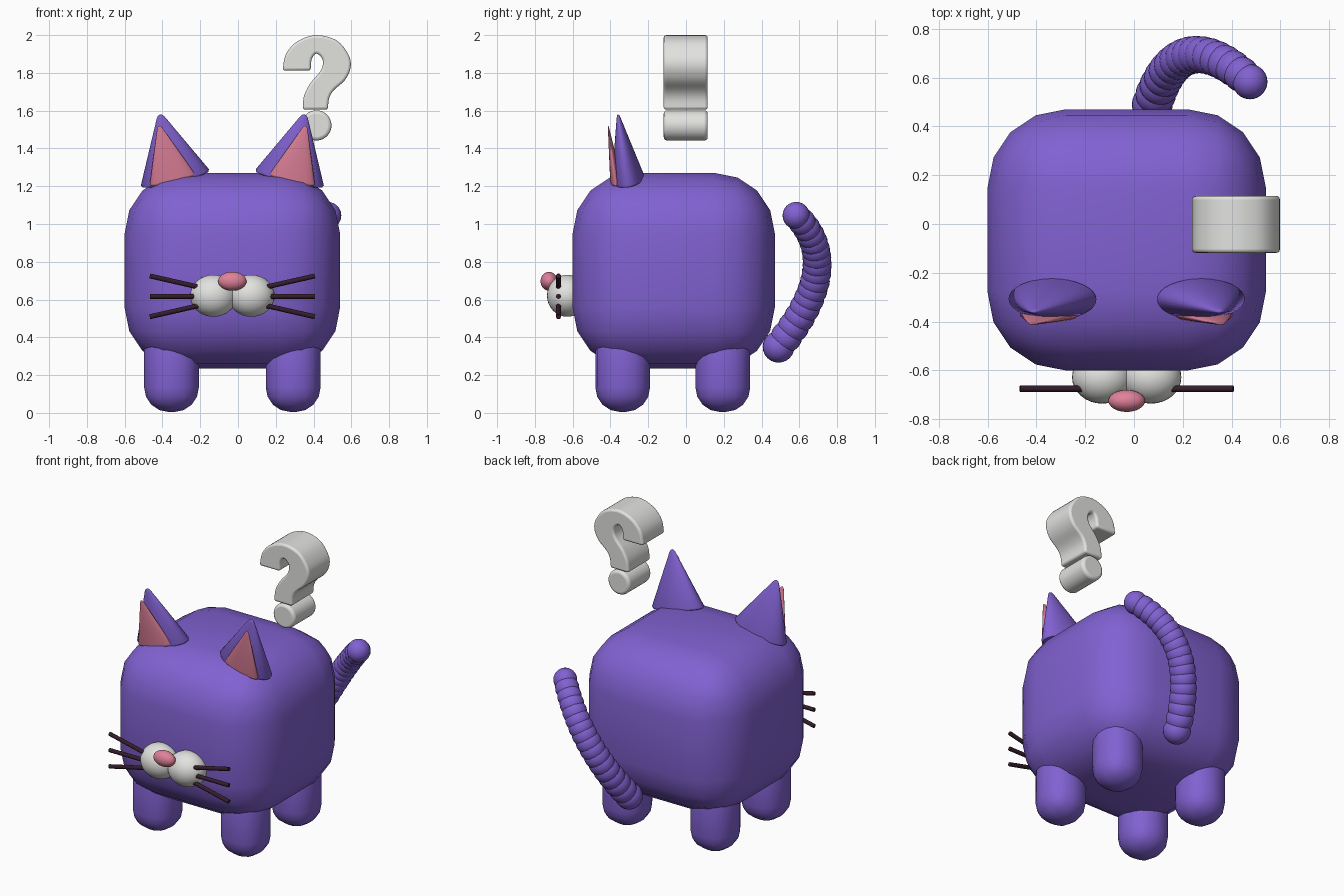
import bpy, bmesh, math
from mathutils import Vector, Matrix

if "Cube" in bpy.data.objects:
    bpy.data.objects.remove(bpy.data.objects["Cube"])

CX = -0.03  # mirror plane of the animal


def material(name, rgb):
    m = bpy.data.materials.new(name)
    m.use_nodes = True
    m.diffuse_color = (*rgb, 1)
    m.node_tree.nodes["Principled BSDF"].inputs["Base Color"].default_value = (*rgb, 1)
    return m


purple = material("purple fur", (0.22, 0.12, 0.64))
pink = material("pink skin", (0.74, 0.22, 0.32))
white = material("off white", (0.76, 0.76, 0.74))
dark = material("dark whisker", (0.035, 0.012, 0.025))


def finish(name, bm, mat, angle=50):
    bmesh.ops.recalc_face_normals(bm, faces=bm.faces)
    mesh = bpy.data.meshes.new(name)
    bm.to_mesh(mesh)
    bm.free()
    mesh.materials.append(mat)
    ob = bpy.data.objects.new(name, mesh)
    bpy.context.collection.objects.link(ob)
    bpy.ops.object.select_all(action="DESELECT")
    ob.select_set(True)
    bpy.context.view_layer.objects.active = ob
    bpy.ops.object.shade_smooth_by_angle(angle=math.radians(angle))
    return ob


def rounded_box(name, centre, size, radius, segments, mat):
    bm = bmesh.new()
    bmesh.ops.create_cube(bm, size=1)
    bmesh.ops.scale(bm, vec=size, verts=bm.verts)
    bmesh.ops.bevel(bm, geom=bm.edges[:], offset=radius, segments=segments,
                    profile=0.5, affect="EDGES")
    bmesh.ops.translate(bm, vec=centre, verts=bm.verts)
    return finish(name, bm, mat)


def ball(bm, centre, radii, segments=32):
    mat = Matrix.Translation(centre) @ Matrix.Diagonal((*radii, 1))
    bmesh.ops.create_uvsphere(bm, u_segments=segments, v_segments=segments // 2,
                              radius=1, matrix=mat)


def ear_cone(name, side, base, tip, rx, ry, mat):
    """Lathe a flattened cone with a rounded rim, leaning from base to tip."""
    base, tip = Vector(base), Vector(tip)
    axis = tip - base
    u = Vector((axis.z, 0, -axis.x)).normalized()
    v = axis.cross(u).normalized()
    profile = [(0.85, 0), (0.97, 0.015), (1, 0.05), (0.12, 0.95), (0.07, 0.985)]
    bm = bmesh.new()
    n = 32
    rings = []
    for r, h in profile:
        ring = []
        for i in range(n):
            a = math.tau * i / n
            p = base + axis * h + u * (rx * r * math.cos(a)) + v * (ry * r * math.sin(a))
            ring.append(bm.verts.new((CX + side * p.x, p.y, p.z)))
        rings.append(ring)
    for lo, hi in zip(rings, rings[1:]):
        for i in range(n):
            j = (i + 1) % n
            bm.faces.new((lo[i], lo[j], hi[j], hi[i]))
    top = bm.verts.new((CX + side * tip.x, tip.y, tip.z))
    for i in range(n):
        bm.faces.new((rings[-1][i], rings[-1][(i + 1) % n], top))
    bm.faces.new(rings[0])
    return finish(name, bm, mat)


def rod(name, start, end, radius, mat):
    start, end = Vector(start), Vector(end)
    d = end - start
    rot = d.to_track_quat("Z", "Y").to_matrix().to_4x4()
    bm = bmesh.new()
    bmesh.ops.create_cone(bm, cap_ends=True, segments=16, radius1=radius, radius2=radius,
                          depth=d.length,
                          matrix=Matrix.Translation((start + end) / 2) @ rot)
    return finish(name, bm, mat)


def spline(points, steps=4):
    """Smooth curve through the points."""
    p = [Vector(q) for q in points]
    p = [2 * p[0] - p[1]] + p + [2 * p[-1] - p[-2]]
    out = []
    for a, b, c, d in zip(p, p[1:], p[2:], p[3:]):
        for k in range(steps):
            t = k / steps
            out.append(0.5 * (2 * b + (c - a) * t + (2 * a - 5 * b + 4 * c - d) * t ** 2
                              + (3 * b - a - 3 * c + d) * t ** 3))
    return out + [p[-2]]


def slab(name, outline, y0, y1, mat):
    """Extrude an x-z outline along y and round its rims."""
    bm = bmesh.new()
    face = bm.faces.new([bm.verts.new((x, y0, z)) for x, z in outline])
    new = bmesh.ops.extrude_face_region(bm, geom=[face])["geom"]
    bmesh.ops.translate(bm, vec=(0, y1 - y0, 0),
                        verts=[g for g in new if isinstance(g, bmesh.types.BMVert)])
    if len(bm.faces) < len(outline) + 2:
        bm.faces.new([v for v in bm.verts if v.co.y == y0])
    ob = finish(name, bm, mat)
    mod = ob.modifiers.new("rounded rim", "BEVEL")
    mod.width, mod.segments = 0.018, 3
    mod.limit_method, mod.angle_limit = "ANGLE", math.radians(50)
    return ob


# Body and legs
rounded_box("body", (CX, -0.065, 0.753), (1.14, 1.07, 1.035), 0.32, 4, purple)
for side, sx in (("right", -1), ("left", 1)):
    for end, y in (("front", -0.335), ("back", 0.195)):
        rounded_box(f"{end}_{side}_leg", (CX + sx * 0.322, y, 0.235),
                    (0.29, 0.29, 0.46), 0.13, 4, purple)

    # Ears with pink inner faces
    ear_cone(f"{side}_ear", sx, (0.30, -0.305, 1.23), (0.383, -0.36, 1.58),
             0.185, 0.085, purple)
    ear_cone(f"{side}_inner_ear", sx, (0.315, -0.37, 1.225), (0.388, -0.412, 1.52),
             0.122, 0.03, pink)

    # Muzzle half and whiskers
    bm = bmesh.new()
    ball(bm, (CX + sx * 0.1, -0.628, 0.62), (0.124, 0.108, 0.111))
    finish(f"{side}_muzzle", bm, white)
    for level, dz in (("upper", 1), ("middle", 0), ("lower", -1)):
        rod(f"{side}_{level}_whisker", (CX + sx * 0.16, -0.675, 0.617 + dz * 0.045),
            (CX + sx * 0.437, -0.675, 0.617 + dz * 0.108), 0.013, dark)

# Nose
bm = bmesh.new()
ball(bm, (CX, -0.725, 0.697), (0.075, 0.045, 0.05))
finish("nose", bm, pink)

# Tail: overlapping balls along an arc
start, bend, tip = Vector((0.075, 0.49, 0.35)), Vector((0.185, 0.845, 0.783)), Vector((0.475, 0.583, 1.045))
bm = bmesh.new()
count = 17
for i in range(count):
    t = i / (count - 1)
    c = start * (1 - t) ** 2 + bend * 2 * t * (1 - t) + tip * t ** 2
    r = 0.084 - 0.012 * t
    ball(bm, c, (r, r, r), 24)
finish("tail", bm, purple)

# Floating curved hook and round dot
outer = [(0.236, 1.812), (0.254, 1.9), (0.316, 1.968), (0.416, 2.0), (0.522, 1.972),
         (0.583, 1.9), (0.597, 1.833), (0.568, 1.764), (0.507, 1.708), (0.482, 1.663), (0.476, 1.605)]
inner = [(0.342, 1.605), (0.35, 1.68), (0.385, 1.748), (0.44, 1.815), (0.448, 1.87),
         (0.416, 1.902), (0.39, 1.872), (0.385, 1.812)]
slab("floating_hook", spline(outer) + spline(inner), -0.118, 0.115, white)
dot = [(0.415 + 0.08 * math.cos(math.tau * i / 32), 1.522 + 0.08 * math.sin(math.tau * i / 32))
       for i in range(32)]
slab("floating_dot", dot, -0.118, 0.115, white)
